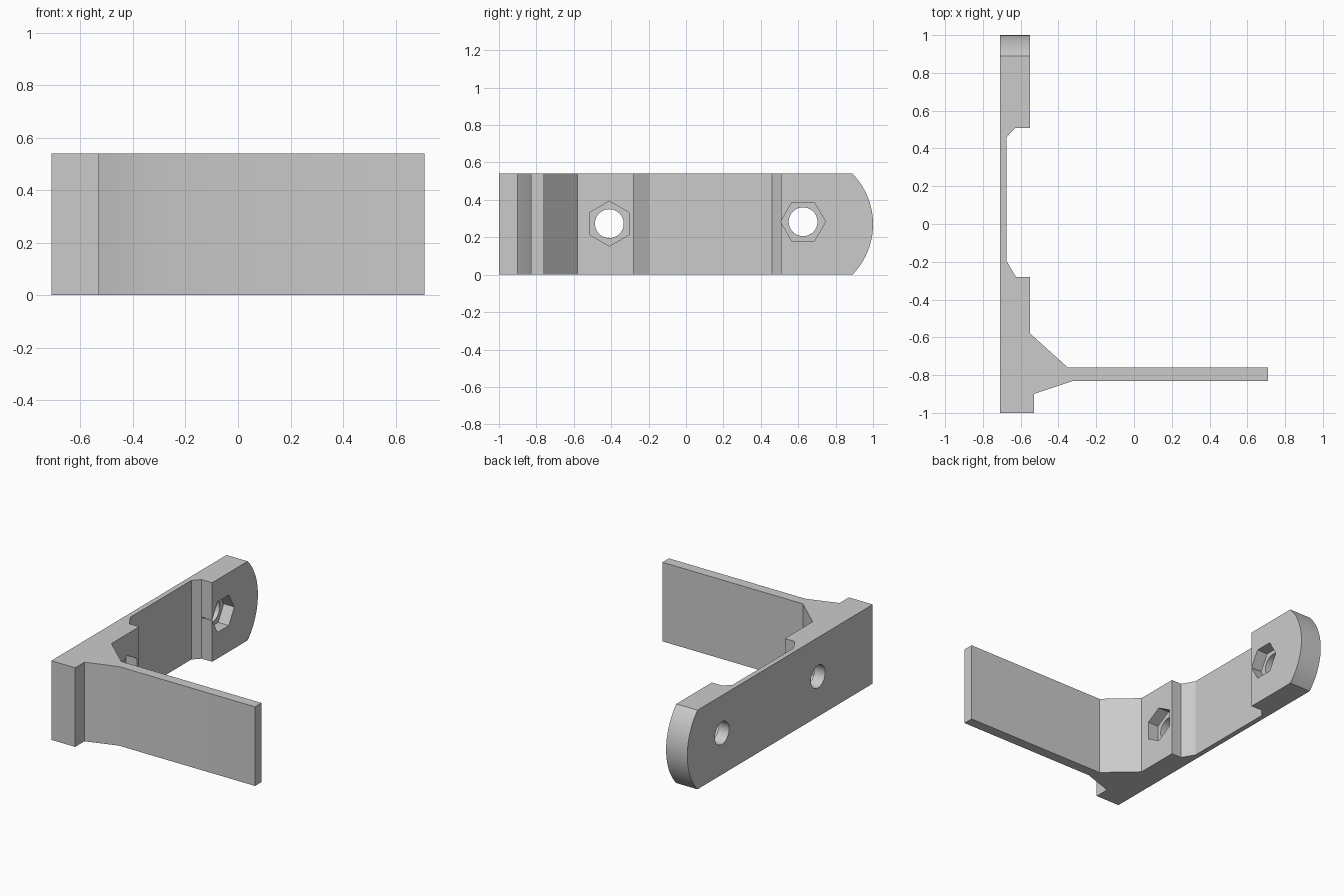
import bpy, bmesh
from math import sin, cos, pi, radians
from mathutils import Vector

cube = bpy.data.objects.get("Cube")
if cube:
    bpy.data.objects.remove(cube, do_unlink=True)

HEIGHT = 0.54
MID = HEIGHT / 2

grey = bpy.data.materials.new("light_grey")
grey.use_nodes = True
grey.diffuse_color = (0.6, 0.6, 0.6, 1)
grey.node_tree.nodes["Principled BSDF"].inputs["Base Color"].default_value = (0.6, 0.6, 0.6, 1)


def prism(name, points, offset):
    """Extrude a flat outline along an offset vector."""
    bm = bmesh.new()
    face = bm.faces.new([bm.verts.new(p) for p in points])
    moved = bmesh.ops.extrude_face_region(bm, geom=[face])["geom"]
    bmesh.ops.translate(bm, vec=Vector(offset),
                        verts=[v for v in moved if isinstance(v, bmesh.types.BMVert)])
    bmesh.ops.recalc_face_normals(bm, faces=bm.faces)
    mesh = bpy.data.meshes.new(name)
    bm.to_mesh(mesh)
    bm.free()
    mesh.materials.append(grey)
    obj = bpy.data.objects.new(name, mesh)
    bpy.context.collection.objects.link(obj)
    return obj


def arc(y, z, radius, start, end, steps, x):
    return [(x, y + radius * cos(start + (end - start) * i / steps),
             z + radius * sin(start + (end - start) * i / steps)) for i in range(steps + 1)]


def carve(target, cutter, operation):
    """Apply a boolean and discard the cutter."""
    cutter.hide_render = True
    mod = target.modifiers.new("carve", "BOOLEAN")
    mod.object, mod.operation, mod.solver = cutter, operation, "EXACT"
    bpy.context.view_layer.objects.active = target
    bpy.ops.object.modifier_apply(modifier=mod.name)
    bpy.data.objects.remove(cutter, do_unlink=True)


# Bracket: plan outline with thick pads, thin web, gussets and side blade
outline = [(-.71, -1), (-.53, -1), (-.53, -.9), (-.32, -.83), (.71, -.83),
           (.71, -.76), (-.35, -.76), (-.55, -.58), (-.55, -.28), (-.625, -.28),
           (-.675, -.195), (-.675, .46), (-.63, .507), (-.55, .507), (-.55, 1.1), (-.71, 1.1)]
bracket = prism("bracket", [(x, y, 0) for x, y in outline], (0, 0, HEIGHT))

# Rounded end of the long arm
RADIUS = 0.386
envelope = [(-1, -2, MID - RADIUS)] + arc(1 - RADIUS, MID, RADIUS, -pi / 2, pi / 2, 96, -1)
envelope.append((-1, -2, MID + RADIUS))
carve(bracket, prism("end_round", envelope, (2, 0, 0)), "INTERSECT")

# Bolt holes with hexagonal nut pockets on the inner face
for y, z, turn in ((-.41, .273, pi / 6), (.626, .283, 0)):
    hole = arc(y, z, .077, 0, 2 * pi, 48, -1)[:-1]
    carve(bracket, prism("bolt_hole", hole, (.7, 0, 0)), "DIFFERENCE")
    pocket = arc(y, z, .12, turn, turn + 2 * pi, 6, -.63)[:-1]
    carve(bracket, prism("nut_pocket", pocket, (.13, 0, 0)), "DIFFERENCE")

bpy.ops.object.select_all(action="DESELECT")
bracket.select_set(True)
bpy.context.view_layer.objects.active = bracket
bpy.ops.object.shade_smooth_by_angle(angle=radians(30))
